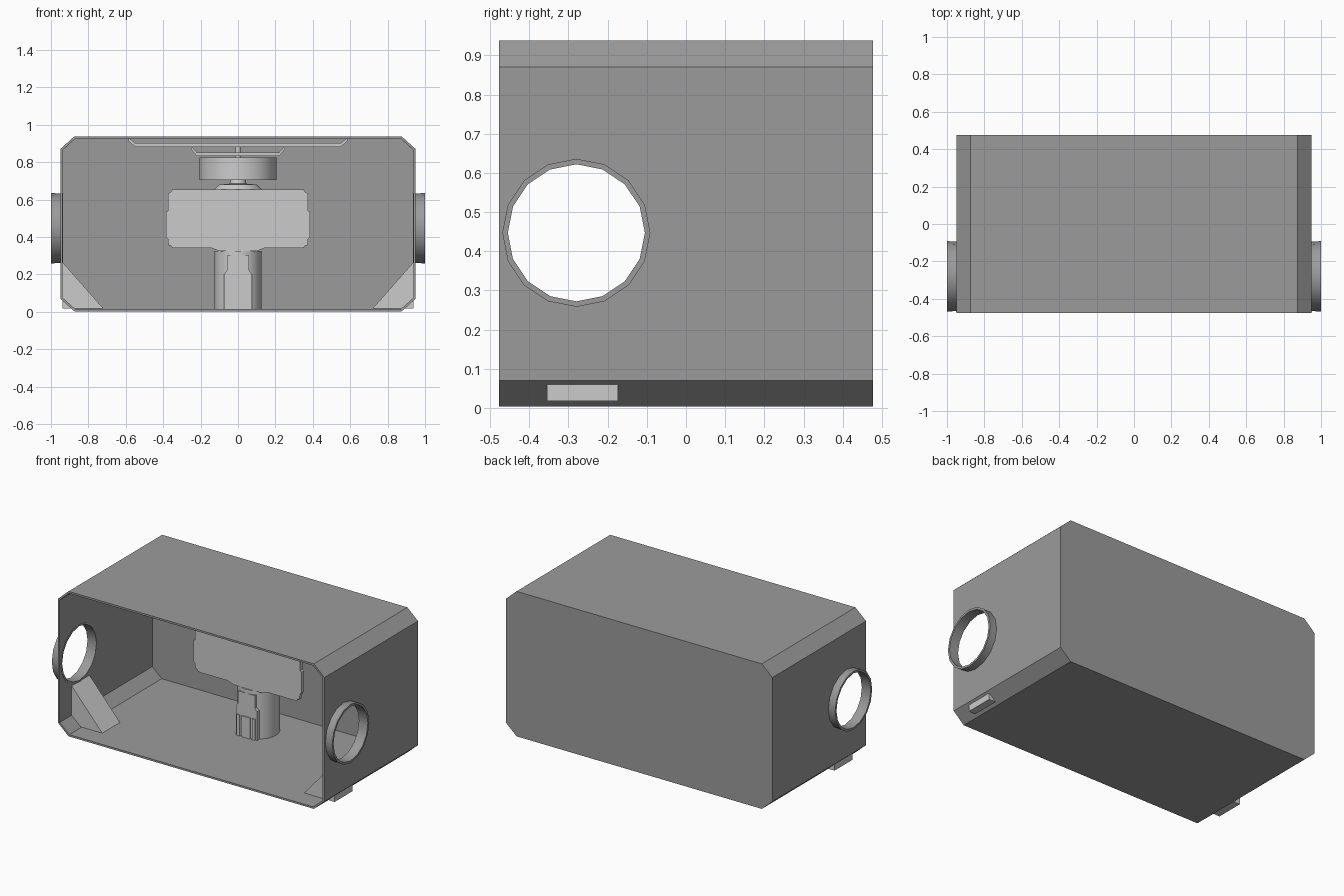
import bpy, bmesh, math
from mathutils import Matrix

if "Cube" in bpy.data.objects:
    bpy.data.objects.remove(bpy.data.objects["Cube"])

dark = bpy.data.materials.new("dark_grey")
dark.diffuse_color = (0.33, 0.33, 0.33, 1)
dark.use_nodes = True
dark.node_tree.nodes["Principled BSDF"].inputs["Base Color"].default_value = dark.diffuse_color


def finish(name, bm, smooth=False):
    bmesh.ops.recalc_face_normals(bm, faces=bm.faces[:])
    me = bpy.data.meshes.new(name)
    bm.to_mesh(me)
    bm.free()
    ob = bpy.data.objects.new(name, me)
    bpy.context.collection.objects.link(ob)
    bpy.ops.object.select_all(action='DESELECT')
    ob.select_set(True)
    bpy.context.view_layer.objects.active = ob
    if smooth:
        bpy.ops.object.shade_smooth_by_angle(angle=math.radians(35))
    return ob


def prism(name, pts, y0, y1, open_front=False):
    """Extrude an (x, z) outline along y."""
    bm = bmesh.new()
    front = [bm.verts.new((x, y0, z)) for x, z in pts]
    back = [bm.verts.new((x, y1, z)) for x, z in pts]
    n = len(pts)
    for i in range(n):
        j = (i + 1) % n
        bm.faces.new((front[i], front[j], back[j], back[i]))
    bm.faces.new(back)
    if not open_front:
        bm.faces.new(front)
    return finish(name, bm)


def lathe(name, prof, n, matrix, closed=False):
    """Revolve an (r, h) profile around z, then place it."""
    bm = bmesh.new()
    rings = []
    for r, h in prof:
        rings.append([bm.verts.new((r * math.cos(2 * math.pi * i / n),
                                    r * math.sin(2 * math.pi * i / n), h)) for i in range(n)])
    pairs = list(zip(rings, rings[1:] + rings[:1])) if closed else list(zip(rings, rings[1:]))
    for a, b in pairs:
        for i in range(n):
            j = (i + 1) % n
            bm.faces.new((a[i], a[j], b[j], b[i]))
    if not closed:
        bm.faces.new(rings[0])
        bm.faces.new(rings[-1])
    bm.transform(matrix)
    return finish(name, bm, True)


def mirror(half):
    """Complete a right-half outline to a symmetric one."""
    return half + [(-x, z) for x, z in reversed(half)]


def band(half, t):
    """Bent strip outline: right-half lower line, thickened upward."""
    low = [(-x, z) for x, z in reversed(half)] + half
    return low + [(x, z + t) for x, z in reversed(low)]


HOLE_Y, HOLE_Z = -0.28, 0.447

# Housing: chamfered box, open at the front, with two side openings
outline = mirror([(0.875, 0.003), (0.95, 0.07), (0.95, 0.87), (0.875, 0.938)])
housing = prism("housing", outline, -0.477, 0.477, open_front=True)
housing.data.materials.append(dark)
sol = housing.modifiers.new("wall", 'SOLIDIFY')
sol.thickness = 0.012
sol.offset = -1
sol.use_even_offset = True
# the open shell's normals must face outward before thickening
bm = bmesh.new()
bm.from_mesh(housing.data)
back = max(bm.faces, key=lambda f: f.calc_center_median().y)
if back.normal.y < 0:
    bmesh.ops.reverse_faces(bm, faces=bm.faces[:])
bm.to_mesh(housing.data)
bm.free()

across = Matrix.Translation((0, HOLE_Y, HOLE_Z)) @ Matrix.Rotation(math.pi / 2, 4, 'Y')
cutter = lathe("opening_cutter", [(0.176, -1.2), (0.176, 1.2)], 16, across)
cutter.data.materials.append(dark)
cutter.hide_render = True
cut = housing.modifiers.new("openings", 'BOOLEAN')
cut.operation = 'DIFFERENCE'
cut.object = cutter
bpy.context.view_layer.objects.active = housing
for m in ("wall", "openings"):
    bpy.ops.object.modifier_apply(modifier=m)
bpy.data.objects.remove(cutter)

# Collars around the openings and corner wedges, one per side
for side, s in (("right", 1), ("left", -1)):
    prof = [(0.175, 0.936), (0.187, 0.936), (0.186, 0.965), (0.189, 1.0), (0.175, 1.0)]
    collar = lathe("collar_" + side, [(r, h * s) for r, h in prof], 16, across, closed=True)
    collar.data.materials.append(dark)
    prism("wedge_" + side, [(s * 0.938, 0.018), (s * 0.938, 0.265), (s * 0.72, 0.018)],
          -0.355, -0.174)

# Device stand: round post with a stepped key and ribs on its front
CY = 0.21
at = Matrix.Translation((0, CY, 0))
lathe("stand_post", [(0.125, 0.012), (0.125, 0.325)], 24, at)
prism("stand_key", mirror([(0.075, 0.012), (0.075, 0.20), (0.06, 0.22), (0.06, 0.30)]), 0.085, 0.13)
for x in (-0.055, 0, 0.055):
    w = 0.03 if x == 0 else 0.01
    prism("stand_rib", [(x - w, 0.012), (x + w, 0.012), (x + w, 0.15), (x - w, 0.15)], 0.078, 0.1)

# Held landscape panel with stepped corners and a neck below
prism("panel", mirror([(0.10, 0.325), (0.14, 0.34), (0.35, 0.34), (0.36, 0.355), (0.372, 0.355),
                       (0.375, 0.39), (0.385, 0.40), (0.385, 0.535), (0.375, 0.54), (0.375, 0.63),
                       (0.36, 0.64), (0.35, 0.655)]), 0.095, 0.12)
prism("panel_back_support", mirror([(0.09, 0.32), (0.09, 0.60)]), 0.12, 0.24)

# Ceiling fixture: nested bent brackets, round drum and lower tip
prism("wide_bracket", band([(0.55, 0.882), (0.585, 0.912)], 0.02), CY - 0.1, CY + 0.1)
prism("narrow_bracket", band([(0.22, 0.832), (0.25, 0.868)], 0.02), CY - 0.08, CY + 0.08)
lathe("hanger_pin", [(0.014, 0.80), (0.014, 0.90)], 12, at)
lathe("drum", [(0.205, 0.705), (0.205, 0.825)], 32, at)
lathe("drum_tip", [(0.125, 0.655), (0.10, 0.68), (0.045, 0.685), (0.04, 0.71)], 24, at)
